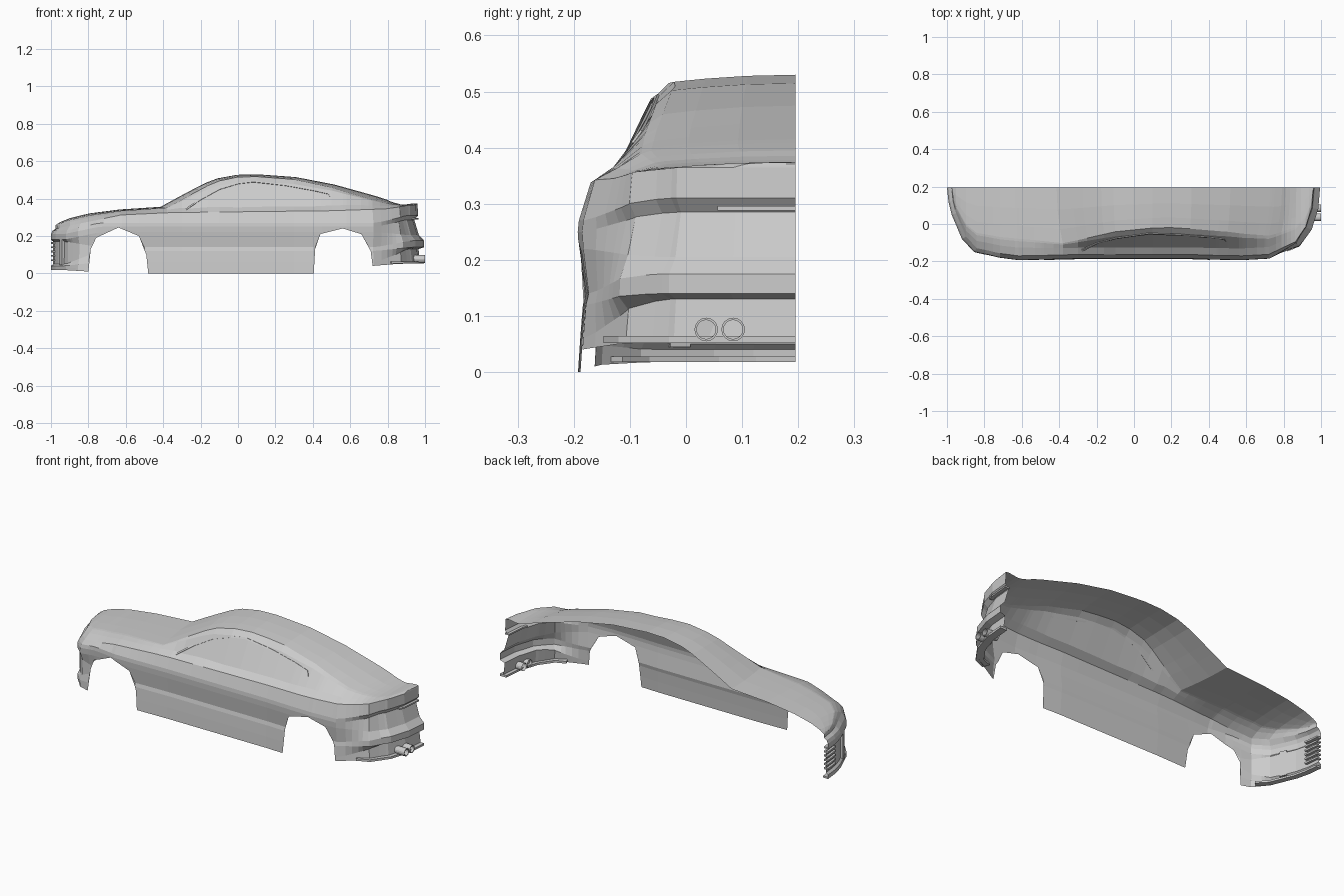
import bpy, bmesh, math
from mathutils import Vector

if "Cube" in bpy.data.objects:
    bpy.data.objects.remove(bpy.data.objects["Cube"])

MID = 0.195  # the cut plane through the middle of the car

paint = bpy.data.materials.new("body_grey")
paint.diffuse_color = (0.6, 0.6, 0.6, 1)
paint.use_nodes = True
paint.node_tree.nodes["Principled BSDF"].inputs["Base Color"].default_value = paint.diffuse_color


def lerp(table, x):
    """Piecewise linear lookup in a list of (x, value)."""
    if x <= table[0][0]:
        return table[0][1]
    for (a, u), (b, v) in zip(table, table[1:]):
        if x <= b:
            return u + (v - u) * (x - a) / (b - a)
    return table[-1][1]


def add_object(name, bm):
    me = bpy.data.meshes.new(name)
    bm.to_mesh(me)
    bm.free()
    me.materials.append(paint)
    ob = bpy.data.objects.new(name, me)
    bpy.context.collection.objects.link(ob)
    return ob


def grid(name, columns, close=False):
    """Skin a list of equal-length point columns."""
    bm = bmesh.new()
    vs = [[bm.verts.new(p) for p in col] for col in columns]
    n = len(columns[0])
    for a, b in zip(vs, vs[1:]):
        for k in range(n if close else n - 1):
            m = (k + 1) % n
            bm.faces.new((a[k], b[k], b[m], a[m]))
    if close:
        bm.faces.new(vs[0])
        bm.faces.new(vs[-1][::-1])
    bmesh.ops.remove_doubles(bm, verts=bm.verts, dist=0.0004)
    if close:
        bmesh.ops.recalc_face_normals(bm, faces=bm.faces)
    return add_object(name, bm)


# Plan outline, lower edge with wheel arches, shoulder line, centre line
PLAN = [(-1, MID), (-.992, .12), (-.975, .05), (-.92, -.08), (-.855, -.15), (-.72, -.182),
        (-.62, -.195), (-.5, -.193), (-.3, -.188), (.3, -.188), (.45, -.193), (.58, -.195),
        (.725, -.187), (.885, -.12), (.95, -.03), (.985, .08), (.995, MID)]
LOWER = [(-1, .022), (-.8, .01), (-.79, .13), (-.76, .19), (-.64, .245), (-.53, .20),
         (-.49, .1), (-.48, 0), (.405, 0), (.412, .13), (.44, .21), (.56, .24),
         (.66, .21), (.71, .12), (.72, .04), (.85, .05), (1, .055)]
SHOULDER = [(-1, .238), (-.9, .26), (-.8, .277), (-.63, .312), (-.36, .325), (.5, .335),
            (.8, .345), (.95, .365)]
CENTRE = [(-1, .24), (-.98, .255), (-.95, .275), (-.9, .295), (-.8, .32), (-.63, .342),
          (-.38, .356), (-.25, .432), (-.16, .483), (-.1, .508), (0, .527), (.1, .53),
          (.3, .515), (.5, .475), (.7, .415), (.8, .382), (.88, .366), (.94, .375), (1, .37)]
# Belt, glass and roof rail: share of the way from shoulder to centre (across, up)
BELT_Y = [(-.6, .12), (-.37, .10), (.75, .11), (.9, .12)]
BELT_Z = [(-.6, .45), (-.37, .5), (-.25, .2), (0, .12), (.4, .15), (.7, .3), (.85, .4)]
RAIL_Y = [(-.6, .25), (-.37, .17), (-.1, .34), (.15, .41), (.5, .35), (.75, .27), (.9, .27)]
RAIL_Z = [(-.6, .75), (-.37, .85), (-.25, .9), (0, .94), (.3, .93), (.5, .89), (.8, .75)]
BOW = [(-.6, 0), (-.37, -.035), (-.1, -.01), (.1, 0), (.5, .015), (.75, .035), (.88, 0)]
# Wall profiles as (height, inset): nose, flank, tail
NOSE = [(.02, 0), (.04, 0), (.05, .012), (.17, .012), (.18, 0), (.21, 0), (.228, .008)]
FLANK = [(0, 0), (.06, .004), (.12, .009), (.14, .014), (.22, .004), (.25, .002), (.27, .004)]
TAIL = [(.05, .02), (.13, .03), (.14, 0), (.175, 0), (.205, .028), (.285, .052), (.31, .032)]


def plan_point(x):
    p = Vector((x, lerp(PLAN, x)))
    if x <= -1 or x >= .995:
        return p, Vector((math.copysign(1, -x), 0))
    a, b = max(x - .012, -1), min(x + .012, .995)
    t = Vector((b - a, lerp(PLAN, b) - lerp(PLAN, a))).normalized()
    return p, Vector((-t.y, t.x))


def column(x):
    """Full cross section of the shell, from lower edge to the centre line."""
    p, n = plan_point(x)
    wf = lerp([(-.93, 1), (-.74, 0)], x)
    wr = lerp([(.74, 0), (.93, 1)], x)
    ws = 1 - wf - wr
    prof = [tuple(wf * f[i] + ws * s[i] + wr * r[i] for i in (0, 1))
            for f, s, r in zip(NOSE, FLANK, TAIL)]
    zs = lerp(SHOULDER, x)
    prof.append((zs, .025 + .01 * wr))
    low = lerp(LOWER, x)
    pts = []
    for k, (z, d) in enumerate(prof):
        z = low if k == 0 else max(z, low)
        q = p + n * lerp(prof, z)
        pts.append((q.x, q.y, z))
    ex, ey, ez = pts[-1]
    zc = lerp(CENTRE, ex)

    def upper(fy, fz, bow=0):
        return (ex + lerp(BOW, ex) * bow, ey + (MID - ey) * fy, ez + (zc - ez) * fz)

    by, bz, ry, rz = (lerp(t, ex) for t in (BELT_Y, BELT_Z, RAIL_Y, RAIL_Z))
    pts.append(upper(by, bz))
    pts.append(upper(by + (ry - by) * .72, bz + (rz - bz) * .83))
    pts.append(upper(ry, rz))
    for t in (.25, .6, 1):
        pts.append(upper(ry + (1 - ry) * t, 1 - (1 - rz) * (1 - t) ** 2, t * (2 - t)))
    return pts


# Body shell
xs = {a for t in (PLAN, LOWER, CENTRE) for a, _ in t if -1 <= a <= .995}
xs |= {-.985, -.95, -.89, -.43, .2, .6, .77, .83, .92, .97}
grid("body_shell", [column(x) for x in sorted(xs)])


def glass_point(x, z, out):
    """Point on the side glass, lifted outwards."""
    c = [(q[2], q[1]) for q in column(x)[7:11]]
    return (x, lerp(c, z) - out, z + out * .4)


# Side window trim, a thin frame on the glass
frame = [(-.28, .345), (-.2, .40), (-.1, .455), (0, .485), (.08, .494), (.25, .475),
         (.40, .448), (.48, .43), (.49, .415)]
grid("window_trim", [[glass_point(x, z, 0), glass_point(x, z, .004),
                      glass_point(x + .003, z - .007, .004), glass_point(x + .003, z - .007, 0)]
                     for x, z in frame], close=True)


def band(name, xr, z0, z1, out, inn):
    """Bar that follows the plan outline."""
    cols = []
    for x in xr:
        p, n = plan_point(x)
        a, b = p + n * out, p + n * inn
        cols.append([(a.x, a.y, z0), (a.x, a.y, z1), (b.x, b.y, z1), (b.x, b.y, z0)])
    return grid(name, cols, close=True)


# Grille bars, corner intake blade and bumper lips
for i in range(6):
    band("grille_bar", (-1, -.996, -.99), .066 + i * .023, .075 + i * .023, 0, .025)
band("corner_blade", (-.955, -.94), .045, .18, 0, .014)
band("front_lip", (-1, -.992, -.975, -.92, -.87), .018, .028, 0, .03)
band("rear_lip", (.82, .885, .95, .985, .995), .052, .064, .0, .04)
band("boot_ledge", (.975, .985, .995), .288, .296, .03, .058)


# Twin exhaust pipes, open at the back
for y in (.036, .084):
    ring = [(math.cos(a), math.sin(a)) for a in (math.tau * i / 16 for i in range(17))]
    grid("exhaust_pipe", [[(.925, y + .021 * c, .076 + .021 * s), (1.0, y + .021 * c, .076 + .021 * s),
                           (1.0, y + .017 * c, .076 + .017 * s), (.95, y + .017 * c, .076 + .017 * s),
                           (.95, y, .076)] for c, s in ring])
